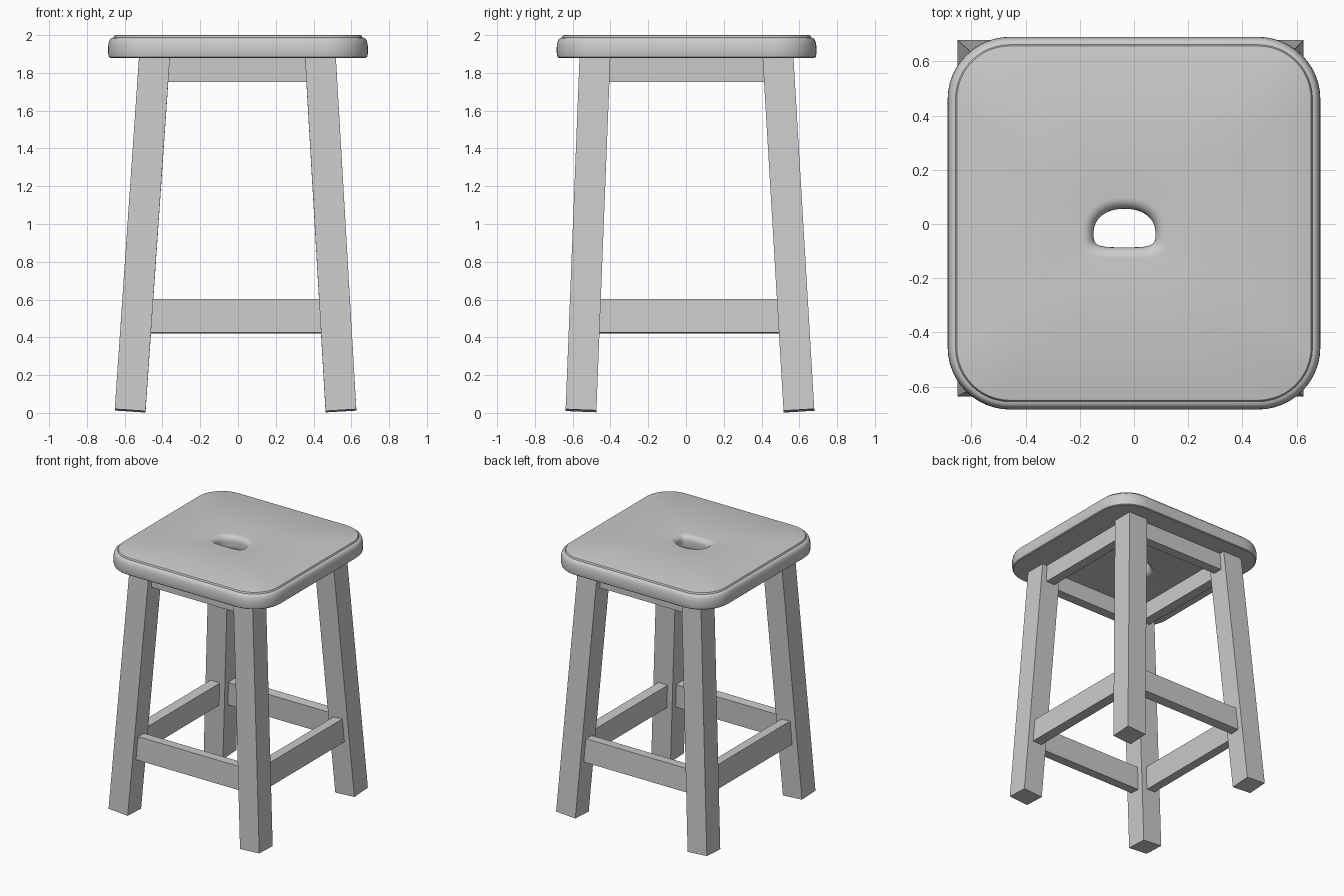
import bpy, bmesh, math
from mathutils import Vector, Matrix

if "Cube" in bpy.data.objects:
    bpy.data.objects.remove(bpy.data.objects["Cube"])


def link(name, bm):
    bmesh.ops.recalc_face_normals(bm, faces=bm.faces)
    me = bpy.data.meshes.new(name)
    bm.to_mesh(me)
    bm.free()
    ob = bpy.data.objects.new(name, me)
    bpy.context.collection.objects.link(ob)
    return ob


def beam(name, a, b, side, wide, deep):
    """Box from a to b; 'side' gives the direction of its 'wide' measure."""
    axis = (b - a).normalized()
    u = (side - axis * side.dot(axis)).normalized()
    v = axis.cross(u)
    mat = Matrix((u * wide, v * deep, b - a)).transposed().to_4x4()
    mat.translation = (a + b) / 2
    bm = bmesh.new()
    bmesh.ops.create_cube(bm, size=1, matrix=mat)
    return link(name, bm)


# seat: a closed stack of rings, round the rim, across the top, down the grip hole
CORNER, STRAIGHT, RADIUS, HALF = 12, 8, 0.23, 0.688
N = 4 * (CORNER + STRAIGHT)


def rim_ring(inset, z):
    h, r, pts = HALF - inset, RADIUS - inset, []
    c = h - r
    for q in range(4):
        rot = Matrix.Rotation(q * math.pi / 2, 2)
        for i in range(STRAIGHT // 2):
            pts.append(rot @ Vector((h, c * 2 * i / STRAIGHT)))
        for i in range(CORNER + 1):
            t = i / CORNER * math.pi / 2
            pts.append(rot @ Vector((c + r * math.cos(t), c + r * math.sin(t))))
        for i in range(1, STRAIGHT // 2):
            pts.append(rot @ Vector((c - c * 2 * i / STRAIGHT, h)))
    return [(p.x, p.y + 0.003, z) for p in pts]


def hole_ring(grow, z):
    pts = []
    for i in range(N):
        t = 2 * math.pi * i / N
        c, s = math.cos(t), math.sin(t)
        # round above, nearly square below
        e, h = (2.2, 0.09) if s >= 0 else (4.0, 0.052)
        w, h = 0.114 + grow, h + grow
        k = (abs(c / w) ** e + abs(s / h) ** e) ** (-1 / e)
        pts.append((-0.035 + k * c, -0.034 + k * s, z))
    return pts


rim = [(0.010, 1.88), (0.004, 1.885), (0.001, 1.90), (0, 1.92), (0.001, 1.945),
       (0.005, 1.965), (0.011, 1.978), (0.019, 1.985), (0.029, 1.987),
       (0.031, 1.993), (0.034, 1.998), (0.040, 2.0)]
rings = [rim_ring(*p) for p in rim]
F = 0.042
arc = [i / 6 * math.pi / 2 for i in range(7)]
rings += [hole_ring(F * (1 - math.sin(t)), 2.0 - F * (1 - math.cos(t))) for t in arc]
rings += [hole_ring(F * (1 - math.cos(t)), 1.88 + F * (1 - math.sin(t))) for t in arc]
bm = bmesh.new()
vs = [[bm.verts.new(p) for p in ring] for ring in rings]
for k, ring in enumerate(vs):
    nxt = vs[(k + 1) % len(vs)]
    for i in range(N):
        j = (i + 1) % N
        bm.faces.new((ring[i], ring[j], nxt[j], nxt[i]))
seat = link("seat", bm)
bpy.context.view_layer.objects.active = seat
seat.select_set(True)
bpy.ops.object.shade_smooth_by_angle(angle=math.radians(35))

# splayed legs: foot centre and top centre for each corner
FOOT_X, TOP_X = {"left": -0.571, "right": 0.545}, {"left": -0.442, "right": 0.436}
FOOT_Y, TOP_Y = {"front": -0.556, "back": 0.598}, {"front": -0.482, "back": 0.487}
legs = {}
for fb in ("front", "back"):
    for lr in ("left", "right"):
        a = Vector((FOOT_X[lr], FOOT_Y[fb], 0.012))
        b = Vector((TOP_X[lr], TOP_Y[fb], 1.885))
        legs[fb, lr] = (a, b)
        beam(f"{fb}_{lr}_leg", a, b, Vector((1, 0, 0)), 0.163, 0.163)


def on_leg(key, z):
    a, b = legs[key]
    return a.lerp(b, (z - a.z) / (b.z - a.z))


# stretchers lean with the legs, aprons stand upright under the seat
sides = {"front": (("front", "left"), ("front", "right")),
         "back": (("back", "left"), ("back", "right")),
         "left": (("front", "left"), ("back", "left")),
         "right": (("front", "right"), ("back", "right"))}
for name, (p, q) in sides.items():
    lean = sum((legs[k][1] - legs[k][0] for k in (p, q)), Vector())
    for part, z, tall, up in (("stretcher", 0.512, 0.178, lean),
                              ("apron", 1.816, 0.13, Vector((0, 0, 1)))):
        a, b = on_leg(p, z), on_leg(q, z)
        trim = (b - a).normalized() * 0.07
        beam(f"{name}_{part}", a + trim, b - trim, up, tall, 0.075)
